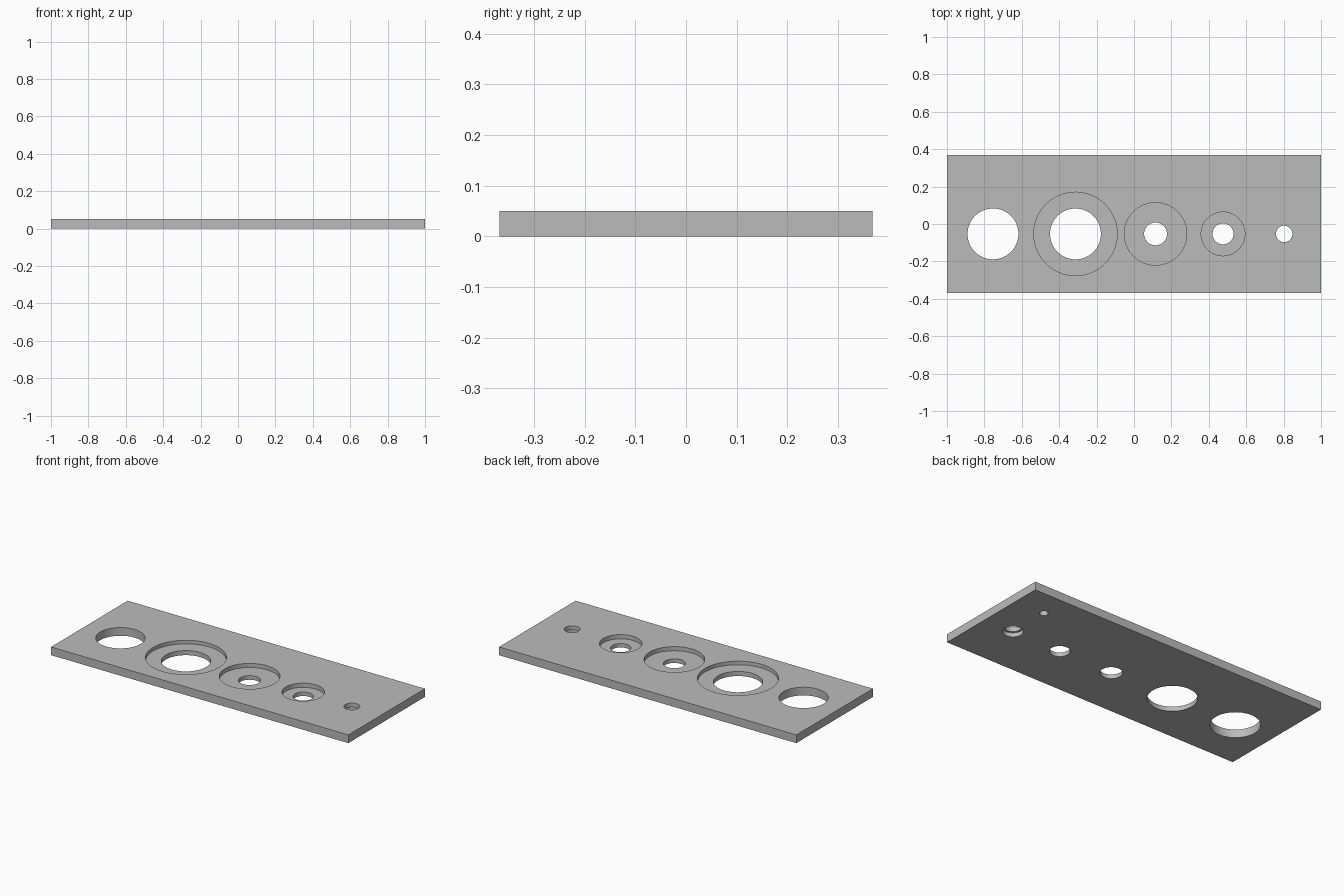
import bpy
import math

cube = bpy.data.objects.get("Cube")
if cube:
    bpy.data.objects.remove(cube, do_unlink=True)

LENGTH, WIDTH, THICK = 2.0, 0.736, 0.05
ROW_Y = -0.053      # line on which the main holes sit
OVER = 0.02         # how far cutters reach past the faces

grey = bpy.data.materials.new("plain grey")
grey.use_nodes = True
colour = (0.5, 0.5, 0.5, 1)
grey.diffuse_color = colour
grey.node_tree.nodes["Principled BSDF"].inputs["Base Color"].default_value = colour

# Flat rectangular plate
bpy.ops.mesh.primitive_cube_add(size=1, location=(0, 0, THICK / 2))
plate = bpy.context.object
plate.name = "drilled_plate"
plate.scale = (LENGTH, WIDTH, THICK)
bpy.ops.object.transform_apply(location=True, rotation=False, scale=True)
plate.data.materials.append(grey)


def drill(x, y, radius, low=-OVER, high=THICK + OVER):
    """Cut a round hole between two heights."""
    bpy.ops.mesh.primitive_cylinder_add(
        vertices=72, radius=radius, depth=high - low,
        location=(x, y, (low + high) / 2))
    cutter = bpy.context.object
    cutter.name = "hole_cutter"
    cutter.hide_render = True
    cutter.data.materials.append(grey)
    mod = plate.modifiers.new("hole", 'BOOLEAN')
    mod.operation = 'DIFFERENCE'
    mod.solver = 'EXACT'
    mod.object = cutter
    bpy.context.view_layer.objects.active = plate
    bpy.ops.object.modifier_apply(modifier=mod.name)
    bpy.data.objects.remove(cutter, do_unlink=True)


# Through holes: x, radius
for x, radius in [(-0.754, 0.136), (-0.313, 0.136), (0.115, 0.061),
                  (0.476, 0.056), (0.803, 0.044)]:
    drill(x, ROW_Y, radius)

# Round recesses sunk from the top: x, radius, depth
for x, radius, depth in [(-0.313, 0.223, 0.022), (0.115, 0.167, 0.025),
                         (0.476, 0.117, 0.026)]:
    drill(x, ROW_Y, radius, low=THICK - depth)

# Recess under the smallest hole, and a small blind hole beside it
drill(0.803, ROW_Y, 0.056, high=0.025)
drill(0.803, 0.204, 0.024, high=0.03)

# Round walls smooth, rims crisp
bpy.ops.object.select_all(action='DESELECT')
plate.select_set(True)
bpy.context.view_layer.objects.active = plate
bpy.ops.object.shade_smooth_by_angle(angle=math.radians(30))
